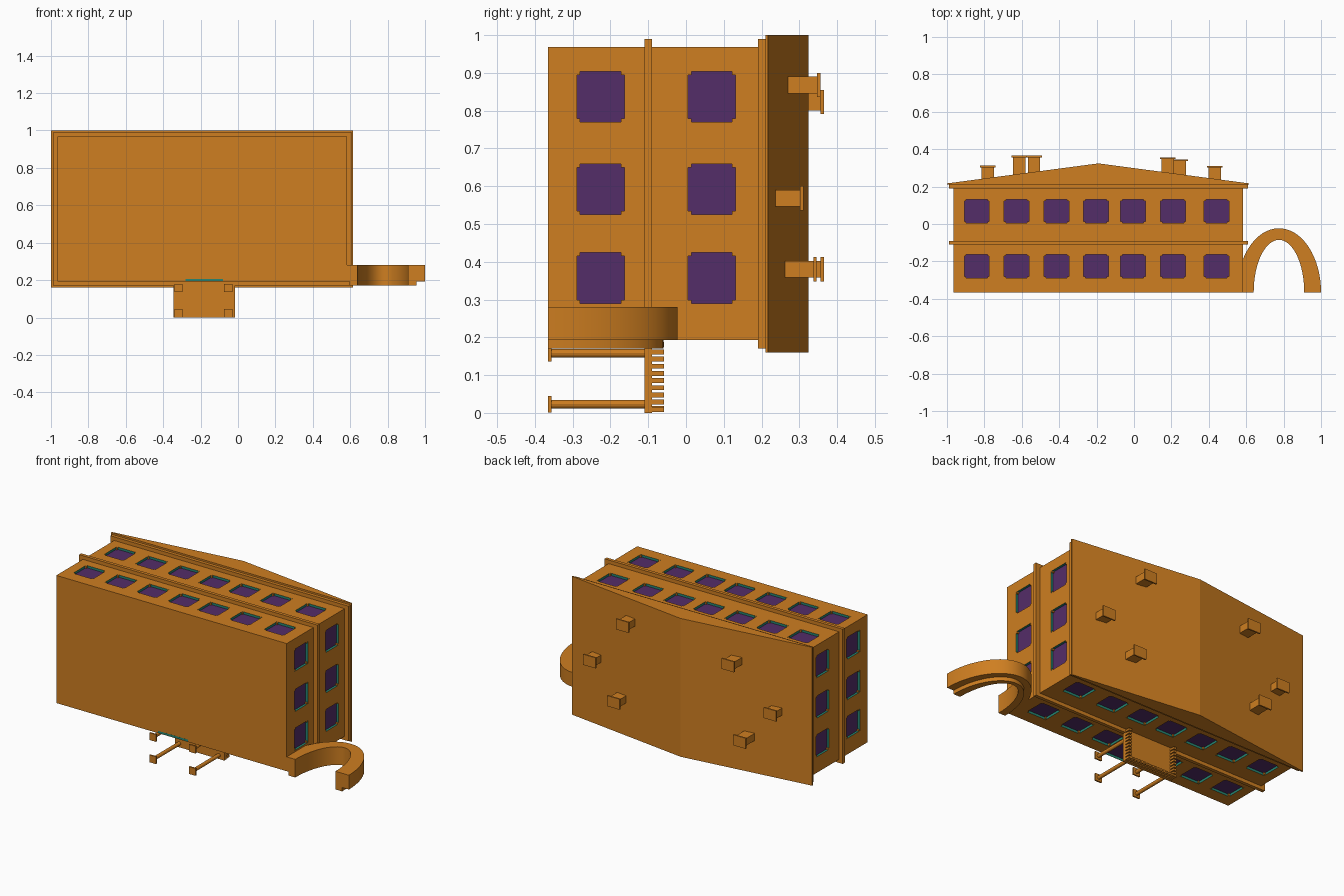
import bpy, bmesh, math
from mathutils import Vector

if "Cube" in bpy.data.objects:
    bpy.data.objects.remove(bpy.data.objects["Cube"])


def material(name, rgb):
    m = bpy.data.materials.new(name)
    m.diffuse_color = (*rgb, 1)
    m.use_nodes = True
    m.node_tree.nodes["Principled BSDF"].inputs["Base Color"].default_value = m.diffuse_color
    return m


ORANGE = material("orange_plaster", (0.62, 0.21, 0.015))
PURPLE = material("purple_glass", (0.088, 0.026, 0.14))
TEAL = material("teal_frame", (0.02, 0.24, 0.17))


def finish(name, bm, mats=(ORANGE,)):
    me = bpy.data.meshes.new(name)
    bm.to_mesh(me)
    bm.free()
    for m in mats:
        me.materials.append(m)
    ob = bpy.data.objects.new(name, me)
    bpy.context.collection.objects.link(ob)
    return ob


def add_box(bm, a, b):
    a, b = Vector(a), Vector(b)
    r = bmesh.ops.create_cube(bm, size=1)
    for v in r["verts"]:
        v.co = [(a[i] + b[i]) / 2 + v.co[i] * abs(b[i] - a[i]) for i in range(3)]


def boxes(name, items, mat=ORANGE):
    bm = bmesh.new()
    for a, b in items:
        add_box(bm, a, b)
    return finish(name, bm, (mat,))


def extrude_profile(name, pts, z0, z1):
    bm = bmesh.new()
    f = bm.faces.new([bm.verts.new((x, y, z0)) for x, y in pts])
    r = bmesh.ops.extrude_face_region(bm, geom=[f])
    vs = [g for g in r["geom"] if isinstance(g, bmesh.types.BMVert)]
    bmesh.ops.translate(bm, verts=vs, vec=(0, 0, z1 - z0))
    bmesh.ops.recalc_face_normals(bm, faces=bm.faces)
    return finish(name, bm)


# Building upright direction is +y; wall extents
X0, X1, Y0, Y1, Z0, Z1 = -0.965, 0.583, -0.365, 0.20, 0.193, 0.968
MID, DEPTH = -0.10, 0.014
corners = []


def facade(name, origin, u, n, length, rows):
    """Wall made of storeys (bottom, top, [(centre, half width, sill, head)])."""
    bm = bmesh.new()
    origin, u, n = Vector(origin), Vector(u), Vector(n)

    def P(s, y, d=0):
        return origin + u * s + Vector((0, y, 0)) - n * d

    def quad(pts, mi=0):
        f = bm.faces.new([bm.verts.new(p) for p in pts])
        f.material_index = mi

    def rect(s0, s1, a, b, d=0, mi=0):
        if b - a > 1e-5 and s1 - s0 > 1e-5:
            quad([P(s0, a, d), P(s1, a, d), P(s1, b, d), P(s0, b, d)], mi)

    for lo, hi, openings in rows:
        s = 0
        for c, w, a, b in sorted(openings):
            rect(s, c - w, lo, hi)
            rect(c - w, c + w, lo, a)
            rect(c - w, c + w, b, hi)
            rect(c - w, c + w, a, b, DEPTH, 1)          # pane
            ring = [(c - w, a), (c + w, a), (c + w, b), (c - w, b)]
            for i in range(4):                           # teal reveals
                p, q = ring[i], ring[(i + 1) % 4]
                quad([P(*p), P(*q), P(*q, DEPTH), P(*p, DEPTH)], 2)
            for x, sx in ((c - w, 1), (c + w, -1)):      # corner blocks
                for y, sy in ((a, 1), (b, -1)):
                    corners.append((P(x, y, 0.001), P(x + sx * .009, y + sy * .009, DEPTH)))
            s = c + w
        rect(s, length, lo, hi)
    return finish(name, bm, (ORANGE, PURPLE, TEAL))


LOW, UP = (-0.289, -0.163), (0.005, 0.131)
wx = [-0.84, -0.628, -0.414, -0.203, -0.005, 0.209, 0.441]
wz = [0.357, 0.592, 0.837]


def row(cs, w, span):
    return [(c, w, *span) for c in cs]


# Four facades
L, D = X1 - X0, Z1 - Z0
cx = [x - X0 for x in wx]
facade("rear_wall", (X0, 0, Z1), (1, 0, 0), (0, 0, 1), L,
       [(Y0, MID, row(cx, 0.066, LOW)), (MID, Y1, row(cx, 0.066, UP))])
cz = [z - Z0 for z in wz]
facade("left_wall", (X0, 0, Z0), (0, 0, 1), (-1, 0, 0), D,
       [(Y0, MID, row(cz, 0.067, LOW)), (MID, Y1, row(cz, 0.067, UP))])
cz = [Z1 - z for z in wz]
facade("right_wall", (X1, 0, Z1), (0, 0, -1), (1, 0, 0), D,
       [(Y0, MID, row(cz, 0.067, LOW)), (MID, Y1, row(cz, 0.067, UP))])
cx = [X1 - x for x in wx]
ground = row(cx[:3] + cx[4:], 0.066, LOW) + [(X1 + 0.18, 0.1, Y0 + 0.002, -0.15)]
facade("entrance_wall", (X1, 0, Z0), (-1, 0, 0), (0, 0, -1), L,
       [(Y0, MID, ground), (MID, Y1, row(cx, 0.066, UP))])
boxes("window_corner_blocks", corners)
boxes("door_sill", [((-0.28, Y0 - 0.0005, Z0 + 0.002), (-0.08, Y0 + 0.002, Z0 + 0.014))], TEAL)

# Floor underside, cornices and gabled roof
bm = bmesh.new()
bm.faces.new([bm.verts.new(p) for p in ((X0, Y0, Z0), (X1, Y0, Z0), (X1, Y0, Z1), (X0, Y0, Z1))])
finish("floor", bm)
boxes("cornices", [((-0.99, -0.11, 0.172), (0.61, -0.09, 0.99)),
                   ((-0.99, 0.19, 0.17), (0.61, 0.212, 0.99))])
extrude_profile("roof", [(-1, 0.21), (0.615, 0.21), (0.615, 0.217), (-0.19, 0.324), (-1, 0.217)],
                0.16, 1.0)

# Chimneys: x, z, cap top
chimneys = [(-0.782, 0.57, 0.312), (-0.535, 0.823, 0.365), (-0.614, 0.38, 0.365),
            (0.18, 0.868, 0.356), (0.246, 0.38, 0.346), (0.432, 0.568, 0.311)]
for i, (x, z, t) in enumerate(chimneys):
    boxes(f"chimney_{i + 1}", [((x - 0.033, t - 0.1, z - 0.022), (x + 0.033, t - 0.009, z + 0.022)),
                               ((x - 0.042, t - 0.009, z - 0.032), (x + 0.042, t, z + 0.032))])

# Porch: balcony slab, columns with bases, baluster rows
boxes("porch_slab", [((-0.345, -0.11, 0.0), (-0.015, -0.09, Z0))])
bm = bmesh.new()
for x in (-0.318, -0.052):
    for z in (0.023, 0.158):
        add_box(bm, (x - 0.022, -0.365, z - 0.022), (x + 0.022, -0.356, z + 0.022))
        r = bmesh.ops.create_cone(bm, cap_ends=True, segments=12, radius1=0.011,
                                  radius2=0.011, depth=0.25)
        for v in r["verts"]:
            a, b, h = v.co
            v.co = (x + a, -0.233 + h, z + b)
finish("porch_columns", bm)
slats = []
for i in range(10):
    z = 0.003 + i * 0.019
    for x in (-0.345, -0.033):
        slats.append(((x, -0.09, z), (x + 0.018, -0.058, z + 0.013)))
for i in range(1, 17):
    x = -0.345 + i * 0.0192
    slats.append(((x, -0.09, 0.003), (x + 0.013, -0.058, 0.018)))
boxes("porch_balusters", slats)


# Side archway with inner lip
def arch(name, ao, bo, ai, bi, z0, z1, n=32):
    t = [math.pi * i / n for i in range(n + 1)]
    pts = [(0.775 + ao * math.cos(a), Y0 + bo * math.sin(a)) for a in t]
    pts += [(0.775 + ai * math.cos(a), Y0 + bi * math.sin(a)) for a in reversed(t)]
    ob = extrude_profile(name, pts, z0, z1)
    bpy.context.view_layer.objects.active = ob
    ob.select_set(True)
    bpy.ops.object.shade_smooth_by_angle(angle=math.radians(30))
    ob.select_set(False)


arch("archway", 0.225, 0.342, 0.135, 0.28, 0.193, 0.28)
arch("archway_lip", 0.18, 0.305, 0.135, 0.28, 0.17, 0.193)
